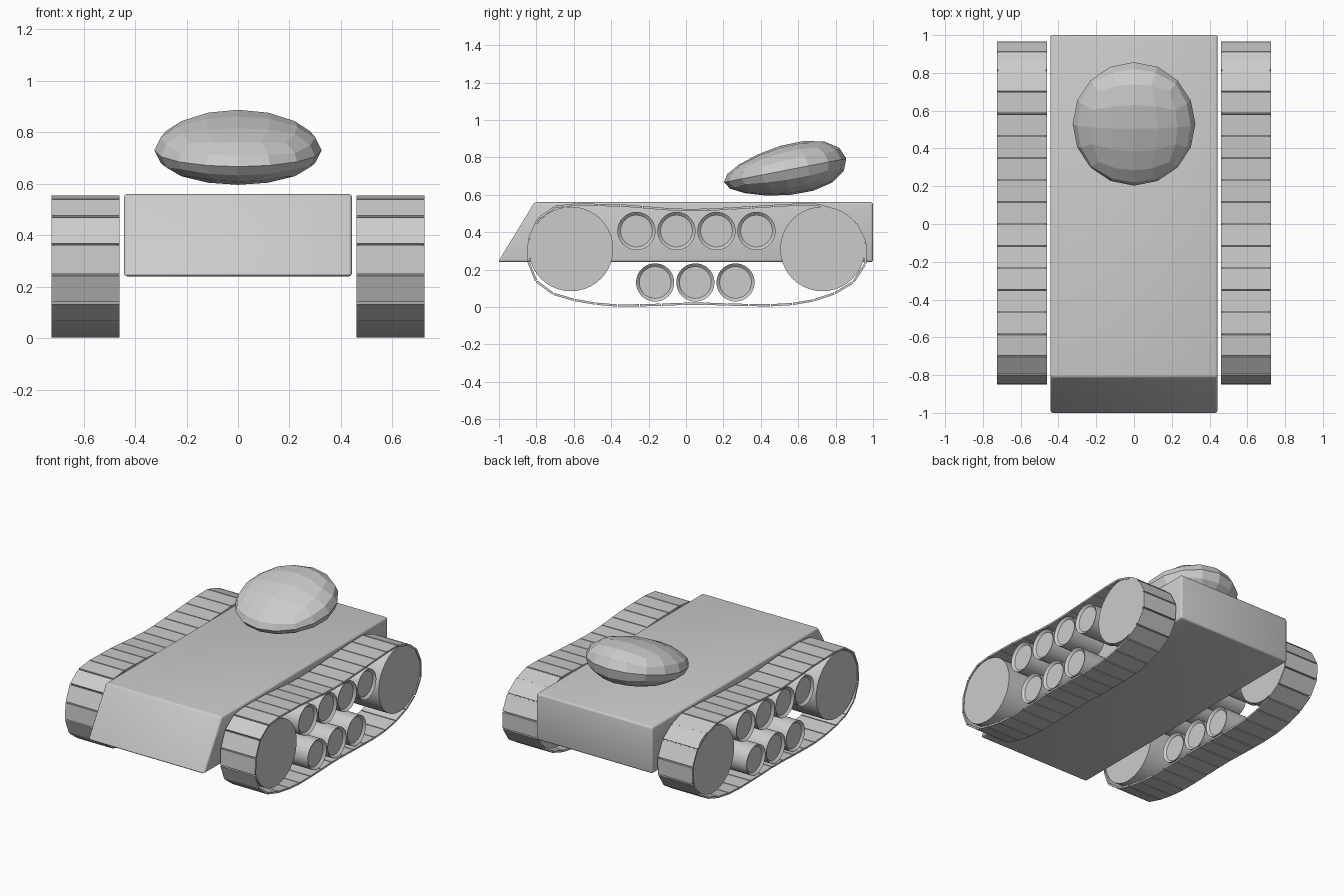
import bpy, bmesh, math
from mathutils import Matrix, Vector

if "Cube" in bpy.data.objects:
    bpy.data.objects.remove(bpy.data.objects["Cube"])

grey = bpy.data.materials.new("plain grey")
grey.diffuse_color = (0.6, 0.6, 0.6, 1)
grey.use_nodes = True
grey.node_tree.nodes["Principled BSDF"].inputs["Base Color"].default_value = grey.diffuse_color


def finish(name, bm, smooth=False, mirror=False):
    bmesh.ops.recalc_face_normals(bm, faces=bm.faces[:])
    mesh = bpy.data.meshes.new(name)
    bm.to_mesh(mesh)
    bm.free()
    mesh.materials.append(grey)
    obj = bpy.data.objects.new(name, mesh)
    bpy.context.collection.objects.link(obj)
    if mirror:
        obj.modifiers.new("mirror", 'MIRROR').use_mirror_merge = False
    if smooth:
        bpy.ops.object.select_all(action='DESELECT')
        obj.select_set(True)
        bpy.context.view_layer.objects.active = obj
        bpy.ops.object.shade_smooth_by_angle(angle=math.radians(35))
    return obj


def extrude_x(bm, profile, x0, x1):
    """Prism with a (y, z) profile running from x0 to x1."""
    a = [bm.verts.new((x0, y, z)) for y, z in profile]
    b = [bm.verts.new((x1, y, z)) for y, z in profile]
    bm.faces.new(a)
    bm.faces.new(b[::-1])
    for i in range(len(a)):
        j = (i + 1) % len(a)
        bm.faces.new((a[i], b[i], b[j], a[j]))


# Hull with sloped nose and softened edges
bm = bmesh.new()
extrude_x(bm, [(-1.005, 0.24), (-0.81, 0.56), (1, 0.56), (1, 0.24)], -0.443, 0.443)
bmesh.ops.recalc_face_normals(bm, faces=bm.faces[:])
bmesh.ops.bevel(bm, geom=bm.edges[:], offset=0.013, segments=3, profile=0.5, affect='EDGES')
finish("hull", bm, smooth=True)

# Turret: flattened faceted ball, thinner at the front, tilted up at the back
bm = bmesh.new()
bmesh.ops.create_cube(bm, size=2)
bmesh.ops.subdivide_edges(bm, edges=bm.edges[:], cuts=3, use_grid_fill=True)
for v in bm.verts:
    p = Vector([math.tan(c * math.pi / 4) for c in v.co]).normalized()
    v.co = (0.325 * p.x, 0.333 * p.y, 0.134 * p.z * (1 + 0.25 * p.y))
bmesh.ops.transform(bm, verts=bm.verts[:],
                    matrix=Matrix.Translation((0, 0.53, 0.73)) @ Matrix.Rotation(math.radians(11), 4, 'X'))
finish("turret", bm)


# Wheels, mirrored to the other side
def wheel(name, y, z, r, rim=0):
    bm = bmesh.new()
    ring = [(y + r * math.cos(t * math.tau / 40), z + r * math.sin(t * math.tau / 40)) for t in range(40)]
    extrude_x(bm, ring, 0.467, 0.72)
    if rim:
        bmesh.ops.recalc_face_normals(bm, faces=bm.faces[:])
        caps = [f for f in bm.faces if len(f.verts) > 4]
        bmesh.ops.inset_individual(bm, faces=caps, thickness=rim, depth=0)
        for f in caps:
            shift = -0.015 * f.normal
            for v in f.verts:
                v.co += shift
            # straight recess wall: duplicate the inner ring on the cap plane
        for f in caps:
            ext = bmesh.ops.extrude_discrete_faces(bm, faces=[f])["faces"][0]
            ext.normal_update()
    finish(name, bm, smooth=True, mirror=True)


for name, y in (("front_drive_wheel", -0.615), ("rear_drive_wheel", 0.73)):
    wheel(name, y, 0.31, 0.226)
for i in range(4):
    wheel(f"upper_roller_{i + 1}", -0.265 + 0.214 * i, 0.406, 0.102, 0.017)
for i in range(3):
    wheel(f"lower_roller_{i + 1}", -0.165 + 0.215 * i, 0.131, 0.102, 0.017)

# Track path around the wheels (y, z)
path = [(0.0, 0.518), (0.3, 0.53), (0.59, 0.547), (0.72, 0.545), (0.83, 0.505), (0.91, 0.445),
        (0.955, 0.36), (0.968, 0.28), (0.94, 0.19), (0.865, 0.11), (0.72, 0.045), (0.53, 0.012),
        (0.29, 0.011), (0.06, 0.018), (-0.17, 0.011), (-0.4, 0.009), (-0.61, 0.04), (-0.74, 0.085),
        (-0.81, 0.15), (-0.84, 0.22), (-0.845, 0.31), (-0.825, 0.41), (-0.755, 0.51), (-0.64, 0.546),
        (-0.5, 0.545), (-0.35, 0.543)]
pts = [Vector(p) for p in path]
n = len(pts)
fine = []
for i in range(n):
    a, b, c, d = (pts[(i + k) % n] for k in (-1, 0, 1, 2))
    for s in range(12):
        t = s / 12
        fine.append(0.5 * (2 * b + (c - a) * t + (2 * a - 5 * b + 4 * c - d) * t ** 2
                           + (3 * b - a - 3 * c + d) * t ** 3))
fine.append(fine[0])
lengths = [0]
for p, q in zip(fine, fine[1:]):
    lengths.append(lengths[-1] + (q - p).length)


def along(s):
    for i in range(len(fine) - 1):
        if s <= lengths[i + 1]:
            return fine[i].lerp(fine[i + 1], (s - lengths[i]) / (lengths[i + 1] - lengths[i]))
    return fine[-1]


# Track plates, mirrored to the other side
bm = bmesh.new()
plates = 36
stops = [along(lengths[-1] * i / plates) for i in range(plates + 1)]
for p, q in zip(stops, stops[1:]):
    d = (q - p).normalized()
    out = Vector((-d.y, d.x)) * 0.006
    a, b = p + d * 0.003, q - d * 0.003
    extrude_x(bm, [a - out, b - out, b + out, a + out], 0.46, 0.725)
for v in bm.verts:
    v.co.z = max(v.co.z, 0)
finish("track_plates", bm, mirror=True)
